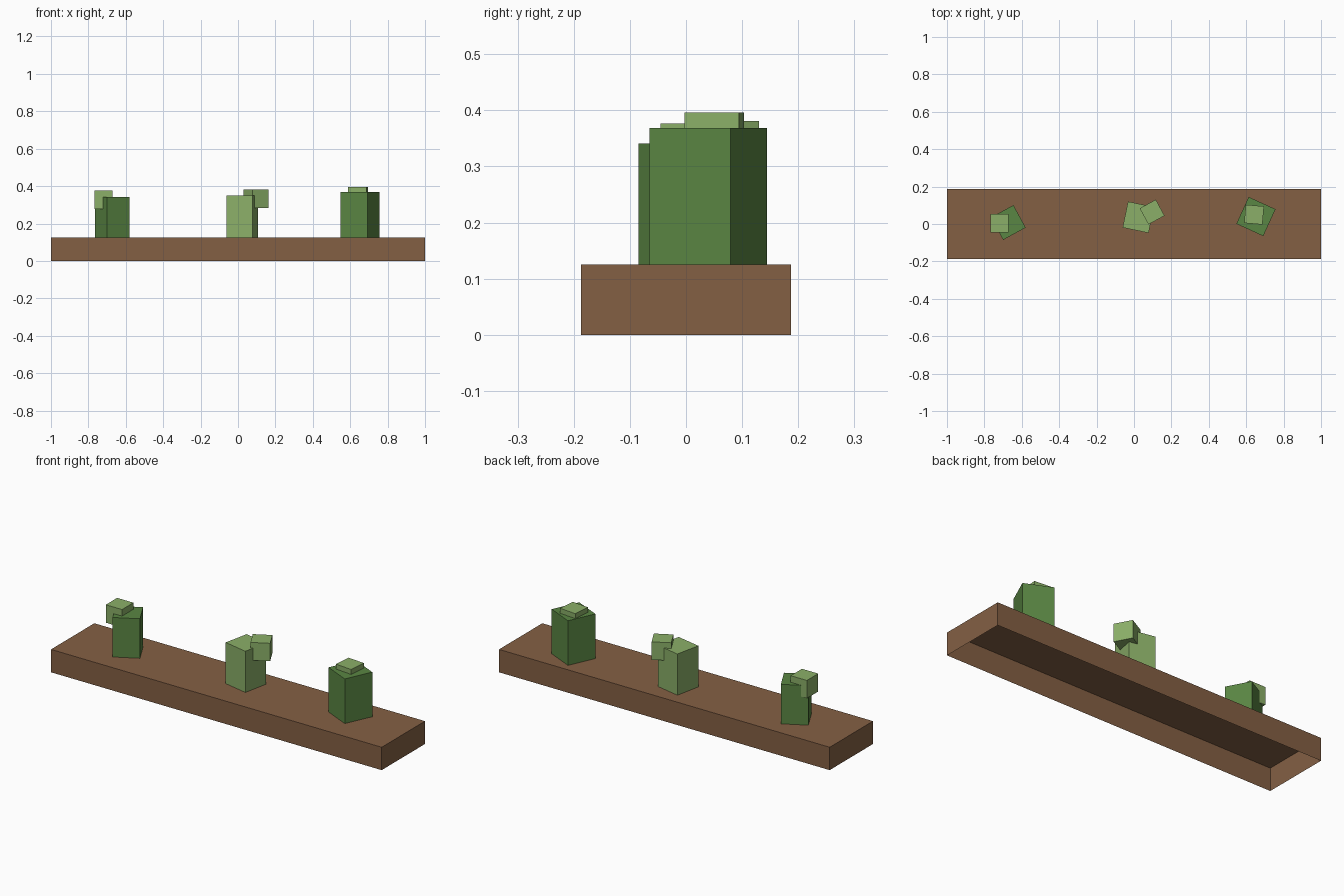
import bpy, bmesh
from math import radians
from mathutils import Matrix

# Remove the default object
old = bpy.data.objects.get("Cube")
if old:
    bpy.data.objects.remove(old, do_unlink=True)


def make_material(name, srgb):
    linear = [((c / 255 + 0.055) / 1.055) ** 2.4 for c in srgb]
    mat = bpy.data.materials.new(name)
    mat.use_nodes = True
    mat.diffuse_color = (*linear, 1)
    mat.node_tree.nodes["Principled BSDF"].inputs["Base Color"].default_value = (*linear, 1)
    return mat


brown = make_material("soil brown", (132, 96, 68))
dark_green = make_material("dark green", (90, 134, 67))
light_green = make_material("light green", (139, 175, 104))


def make_box(name, center, size, z_range, angle, mat, open_bottom=False):
    """Flat-shaded box between two heights, turned about the vertical."""
    low, high = z_range
    bm = bmesh.new()
    bmesh.ops.create_cube(bm, size=1, matrix=Matrix.Diagonal((*size, high - low, 1)))
    if open_bottom:
        bottom = [f for f in bm.faces if f.normal.z < -0.5]
        bmesh.ops.delete(bm, geom=bottom, context="FACES_ONLY")
    mesh = bpy.data.meshes.new(name)
    bm.to_mesh(mesh)
    bm.free()
    mesh.materials.append(mat)
    obj = bpy.data.objects.new(name, mesh)
    obj.location = (*center, (low + high) / 2)
    obj.rotation_euler.z = radians(angle)
    bpy.context.collection.objects.link(obj)
    return obj


# Planter base, hollow underneath
GROUND = 0.125
make_box("planter_base", (0, 0), (2, 0.374), (0, GROUND), 0, brown, True)

# Cactus trunks: name, centre, width, top height, turn, material
trunks = [
    ("right", (-0.672, 0.008), 0.137, 0.341, 28.5, dark_green),
    ("middle", (0.023, 0.036), 0.142, 0.35, -11.8, light_green),
    ("left", (0.652, 0.04), 0.158, 0.369, -24.5, dark_green),
]
for side, center, width, top, angle, mat in trunks:
    make_box(side + "_cactus_trunk", center, (width, width), (GROUND, top), angle, mat, True)

# Small cube buds: name, centre, top height, turn
BUD = 0.098
buds = [
    ("right", (-0.719, 0.004), 0.377, 0),
    ("middle", (0.097, 0.064), 0.381, 28.5),
    ("left", (0.642, 0.05), 0.396, -5),
]
for side, center, top, angle in buds:
    make_box(side + "_cactus_bud", center, (BUD, BUD), (top - BUD, top), angle, light_green)
